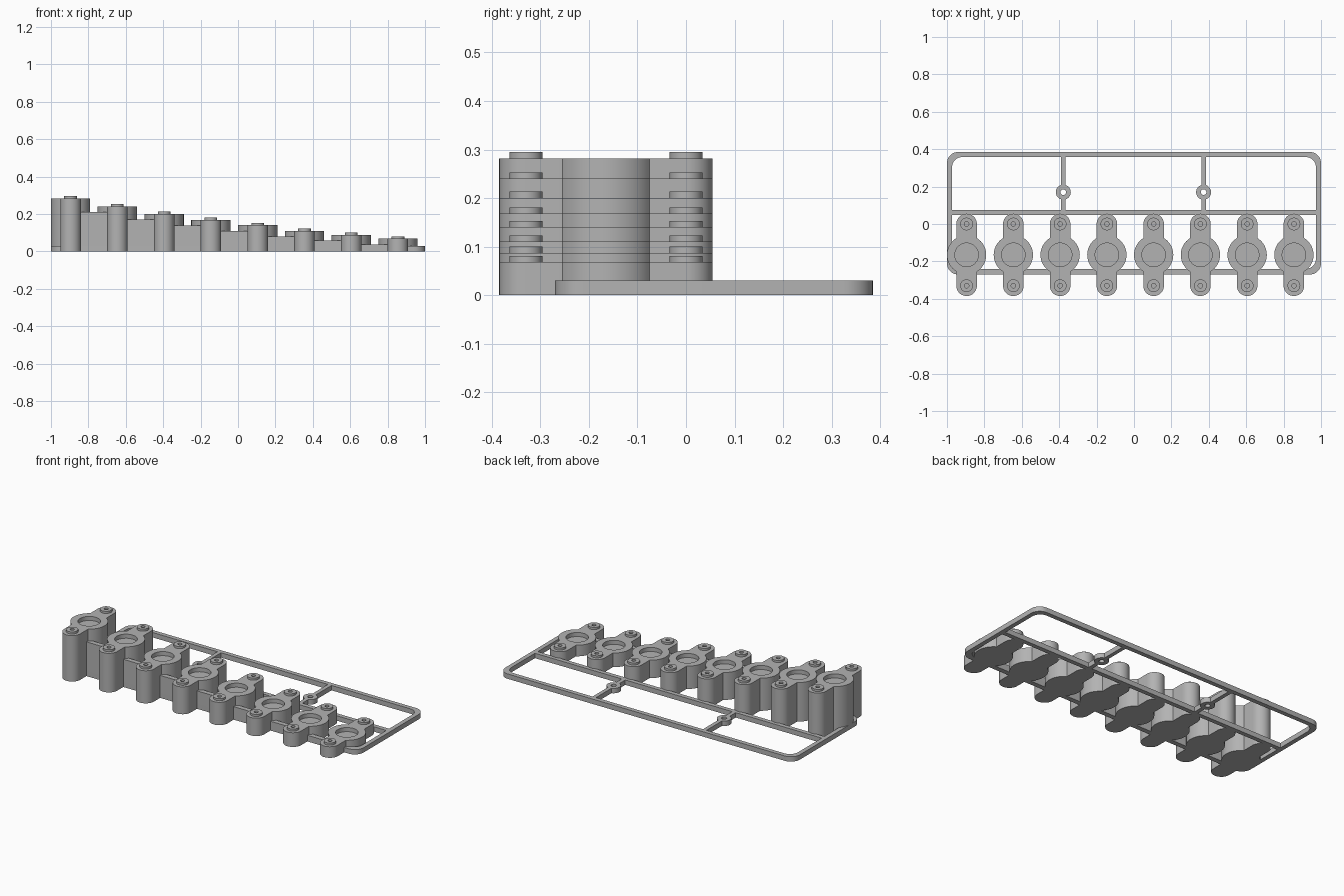
import bpy, bmesh
from math import sin, cos, pi, atan2, sqrt

if "Cube" in bpy.data.objects:
    bpy.data.objects.remove(bpy.data.objects["Cube"])

grey = bpy.data.materials.new("plain grey")
grey.use_nodes = True
COLOUR = (0.45, 0.45, 0.45, 1)
grey.diffuse_color = COLOUR
grey.node_tree.nodes["Principled BSDF"].inputs["Base Color"].default_value = COLOUR


def arc(cx, cy, r, a0, a1, n):
    return [(cx + r * cos(a0 + (a1 - a0) * i / n), cy + r * sin(a0 + (a1 - a0) * i / n))
            for i in range(n + 1)]


def circle(cx, cy, r, n=40):
    return arc(cx, cy, r, 0, 2 * pi, n)[:-1]


def rect(x0, x1, y0, y1):
    return [(x0, y0), (x1, y0), (x1, y1), (x0, y1)]


def rounded(x0, x1, y0, y1, r):
    corners = [(x1 - r, y1 - r), (x0 + r, y1 - r), (x0 + r, y0 + r), (x1 - r, y0 + r)]
    return [p for k, (cx, cy) in enumerate(corners)
            for p in arc(cx, cy, r, k * pi / 2, (k + 1) * pi / 2, 10)]


def prism(name, outline, z0, z1):
    """Extrude a closed outline upward."""
    bm = bmesh.new()
    face = bm.faces.new([bm.verts.new((x, y, z0)) for x, y in outline])
    top = bmesh.ops.extrude_face_region(bm, geom=[face])["geom"]
    bmesh.ops.translate(bm, vec=(0, 0, z1 - z0),
                        verts=[v for v in top if isinstance(v, bmesh.types.BMVert)])
    bmesh.ops.recalc_face_normals(bm, faces=bm.faces)
    mesh = bpy.data.meshes.new(name)
    bm.to_mesh(mesh)
    bm.free()
    mesh.materials.append(grey)
    ob = bpy.data.objects.new(name, mesh)
    bpy.context.collection.objects.link(ob)
    return ob


def combine(ob, tools):
    """Apply a list of (operation, helper) booleans and drop the helpers."""
    for op, tool in tools:
        mod = ob.modifiers.new(op, 'BOOLEAN')
        mod.operation, mod.object, mod.solver = op, tool, 'EXACT'
    bpy.context.view_layer.update()
    mesh = bpy.data.meshes.new_from_object(ob.evaluated_get(bpy.context.evaluated_depsgraph_get()))
    ob.modifiers.clear()
    ob.data = mesh
    for _, tool in tools:
        bpy.data.objects.remove(tool)


def smooth(ob):
    bpy.ops.object.select_all(action='DESELECT')
    ob.select_set(True)
    bpy.context.view_layer.objects.active = ob
    bpy.ops.object.shade_smooth_by_angle(angle=0.5)


# Socket towers: a disc with two rounded ears, bosses and holes
EAR, DISC, REACH, MID = 0.055, 0.105, 0.165, -0.165
HEIGHTS = [0.282, 0.24, 0.2, 0.168, 0.14, 0.11, 0.087, 0.068]
CENTRES = [-0.895 + 0.25 * i for i in range(len(HEIGHTS))]
turn = atan2(sqrt(DISC ** 2 - EAR ** 2), EAR)


def tower_outline(x):
    right = arc(x, MID, DISC, -turn, turn, 24)
    back = arc(x, MID + REACH, EAR, 0, pi, 20)
    left = arc(x, MID, DISC, pi - turn, pi + turn, 24)
    front = arc(x, MID - REACH, EAR, pi, 2 * pi, 20)
    return right + back + left + front


for i, (x, h) in enumerate(zip(CENTRES, HEIGHTS)):
    tower = prism(f"socket_tower_{i + 1}", tower_outline(x), 0, h)
    tools = [('DIFFERENCE', prism("bore", circle(x, MID, 0.063), h - 0.025, h + 0.05))]
    for y in (MID - REACH, MID + REACH):
        tools.append(('UNION', prism("boss", circle(x, y, 0.034, 32), h - 0.01, h + 0.013)))
        tools.append(('DIFFERENCE', prism("pin_hole", circle(x, y, 0.012, 20), h - 0.03, h + 0.05)))
    combine(tower, tools)
    smooth(tower)

# Stepped walls joining neighbouring towers along the front bar
for i in range(len(CENTRES) - 1):
    prism(f"step_wall_{i + 1}", rect(CENTRES[i] + 0.03, CENTRES[i + 1] - 0.03, -0.27, -0.24),
          0.03, HEIGHTS[i + 1] - 0.03)

# Flat frame with a cross bar, two ties and their screw eyelets
T = 0.03
frame = prism("base_frame", rounded(-1, 1, -0.27, 0.385, 0.06), 0, T)
tools = [('DIFFERENCE', prism("opening", rounded(-0.973, 0.973, -0.24, 0.358, 0.055), -0.1, 0.1)),
         ('UNION', prism("cross_bar", rect(-0.985, 0.985, 0.048, 0.075), 0, T))]
for x in (-0.378, 0.372):
    tools += [('UNION', prism("tie", rect(x - 0.012, x + 0.012, 0.06, 0.37), 0, T)),
              ('UNION', prism("eyelet", circle(x, 0.17, 0.04), 0, T)),
              ('DIFFERENCE', prism("eyelet_hole", circle(x, 0.17, 0.015, 24), -0.1, 0.1))]
combine(frame, tools)
smooth(frame)
